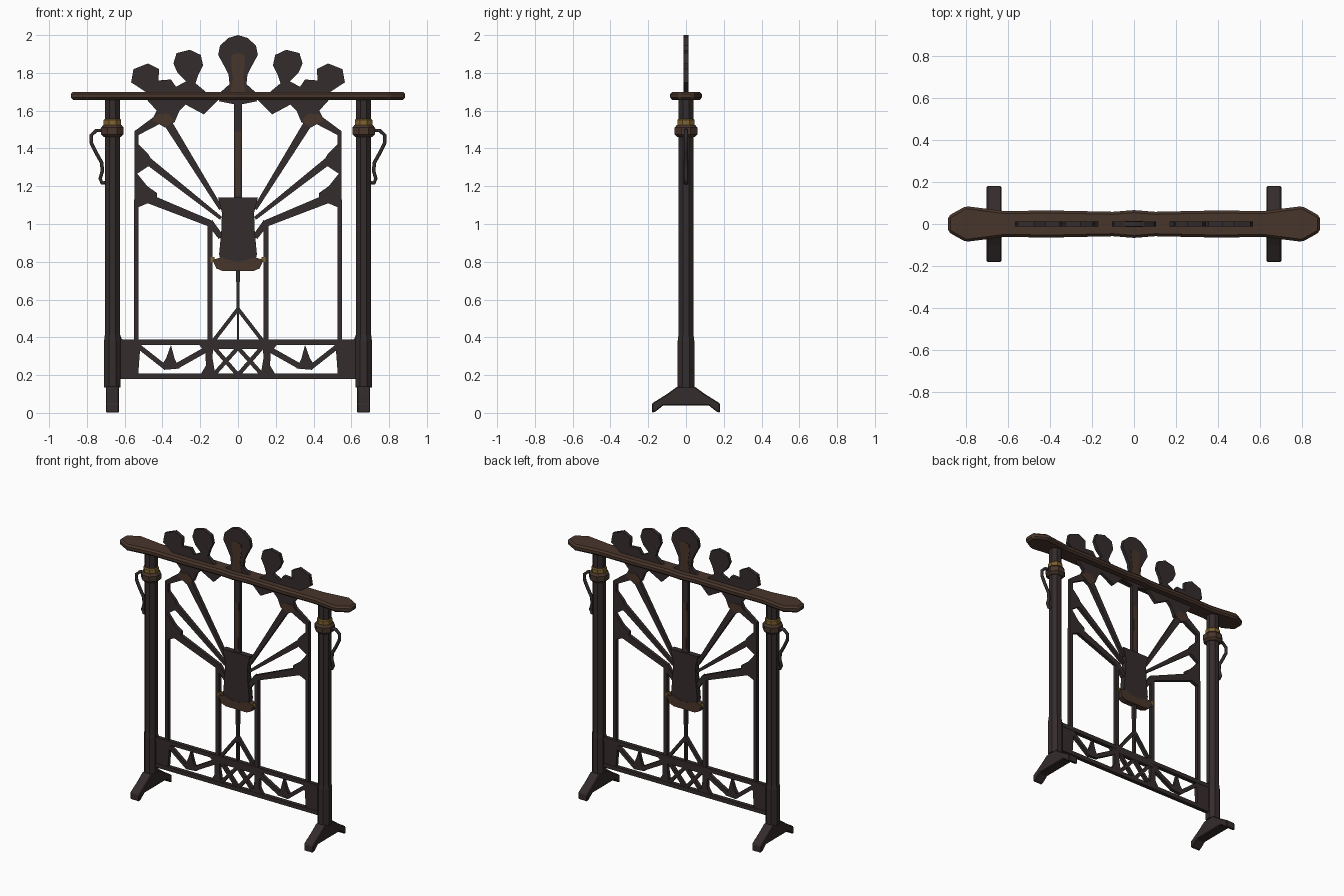
import bpy, bmesh, math
from mathutils import Vector


def material(name, rgb):
    m = bpy.data.materials.new(name)
    m.diffuse_color = (*rgb, 1)
    return m


DARK = material("dark_iron", (0.035, 0.025, 0.025))
BROWN = material("brown_wood", (0.064, 0.036, 0.024))
BRASS = material("aged_brass", (0.22, 0.13, 0.03))


def finish(name, bm, mat, bevel=0):
    bmesh.ops.recalc_face_normals(bm, faces=bm.faces)
    me = bpy.data.meshes.new(name)
    bm.to_mesh(me)
    bm.free()
    me.materials.append(mat)
    ob = bpy.data.objects.new(name, me)
    bpy.context.collection.objects.link(ob)
    if bevel:
        b = ob.modifiers.new("bevel", 'BEVEL')
        b.width = bevel
        b.segments = 1
        b.limit_method = 'ANGLE'
    return ob


def extrude(bm, pts, vec):
    f = bm.faces.new([bm.verts.new(p) for p in pts])
    r = bmesh.ops.extrude_face_region(bm, geom=[f])
    bmesh.ops.translate(bm, vec=vec, verts=[g for g in r['geom'] if isinstance(g, bmesh.types.BMVert)])


def plates(name, polys, mat, half=0.012, mirror=True):
    """Flat cut-outs in the xz plane, optionally repeated at -x."""
    bm = bmesh.new()
    for poly in polys:
        for s in ((1, -1) if mirror else (1,)):
            extrude(bm, [(s * x, -half, z) for x, z in poly], (0, 2 * half, 0))
    return finish(name, bm, mat)


def bar(x0, z0, x1, z1, w0=0.024, w1=None):
    w1 = w0 if w1 is None else w1
    d = Vector((x1 - x0, z1 - z0)).normalized()
    nx, nz = -d.y / 2, d.x / 2
    return [(x0 + nx * w0, z0 + nz * w0), (x1 + nx * w1, z1 + nz * w1),
            (x1 - nx * w1, z1 - nz * w1), (x0 - nx * w0, z0 - nz * w0)]


def sym(half):
    """Close a right-hand outline (top to bottom) with its mirror image."""
    return half + [(-x, z) for x, z in reversed(half) if x > 0]


def lathe(name, x, rings, mat, n=8, smooth=False):
    """Stack of n-sided rings (flat-to-flat half width, z)."""
    bm = bmesh.new()
    loops = []
    for r, z in rings:
        R = r / math.cos(math.pi / n)
        loops.append([bm.verts.new((x + R * math.cos((i + .5) * 2 * math.pi / n),
                                    R * math.sin((i + .5) * 2 * math.pi / n), z)) for i in range(n)])
    for a, b in zip(loops, loops[1:]):
        for i in range(n):
            bm.faces.new((a[i], a[(i + 1) % n], b[(i + 1) % n], b[i]))
    bm.faces.new(loops[0])
    bm.faces.new(loops[-1])
    return finish(name, bm, mat)


# posts with sockets, collars, bands, feet and hooked handles
for s, side in ((-1, "left"), (1, "right")):
    px = s * 0.665
    lathe(side + "_post", px, [(0.04, 0.40), (0.04, 1.67)], DARK)
    lathe(side + "_socket", px, [(0.044, 0.135), (0.044, 0.38), (0.038, 0.43)], DARK)
    lathe(side + "_collar", px, [(0.045, 1.46), (0.06, 1.475), (0.06, 1.51), (0.048, 1.525)], BROWN)
    lathe(side + "_band", px, [(0.043, 1.52), (0.046, 1.525), (0.046, 1.55), (0.041, 1.557)], BRASS)
    bm = bmesh.new()
    prof = [(0.045, 0.14), (0.10, 0.10), (0.18, 0.05), (0.18, 0.0), (0.16, 0.008), (0.12, 0.04)]
    extrude(bm, [(px - 0.035, y, z) for y, z in sym(prof)], (0.07, 0, 0))
    finish(side + "_foot", bm, DARK, 0.005)

    cu = bpy.data.curves.new(side + "_handle", 'CURVE')
    cu.dimensions = '3D'
    cu.bevel_depth = 0.011
    cu.bevel_resolution = 1
    path = [(0.71, 1.495), (0.75, 1.495), (0.777, 1.47), (0.777, 1.43), (0.75, 1.375),
            (0.722, 1.325), (0.718, 1.28), (0.73, 1.24), (0.72, 1.217), (0.70, 1.22)]
    sp = cu.splines.new('POLY')
    sp.points.add(len(path) - 1)
    for p, (x, z) in zip(sp.points, path):
        p.co = (s * x, 0, z, 1)
    cu.use_fill_caps = True
    cu.materials.append(DARK)
    bpy.context.collection.objects.link(bpy.data.objects.new(side + "_handle", cu))

# top rail with spread ends
half = [(0.885, 0.037), (0.80, 0.085), (0.62, 0.062), (0.38, 0.064), (0.1, 0.058), (0, 0.066)]
upper = sym(half)
bm = bmesh.new()
extrude(bm, [(x, y, 1.657) for x, y in upper + [(x, -y) for x, y in reversed(upper)]], (0, 0, 0.043))
finish("top_rail", bm, BROWN, 0.012)

# five fan leaves standing through the rail
plates("centre_leaf", [sym([(0, 2.0), (0.05, 1.985), (0.095, 1.945), (0.105, 1.895), (0.075, 1.84),
                            (0.05, 1.79), (0.045, 1.74), (0.09, 1.70), (0.10, 1.65), (0, 1.63)])], DARK, mirror=False)
plates("centre_leaf_inlay", [sym([(0, 1.905), (0.034, 1.895), (0.036, 1.85), (0.026, 1.77), (0.04, 1.70), (0, 1.69)])],
       BROWN, 0.0145, mirror=False)
plates("inner_leaves", [[(0.185, 1.84), (0.197, 1.895), (0.255, 1.922), (0.325, 1.905), (0.342, 1.85),
                         (0.32, 1.80), (0.275, 1.755), (0.35, 1.715), (0.335, 1.68), (0.32, 1.655), (0.18, 1.58),
                         (0.105, 1.655), (0.165, 1.695), (0.225, 1.745), (0.21, 1.79)]], DARK)
plates("outer_leaves", [[(0.566, 1.75), (0.553, 1.82), (0.476, 1.85), (0.418, 1.82), (0.421, 1.76),
                         (0.355, 1.765), (0.31, 1.70), (0.27, 1.64), (0.31, 1.60), (0.335, 1.54), (0.385, 1.51),
                         (0.455, 1.55), (0.43, 1.60), (0.48, 1.655), (0.49, 1.70)]], DARK)
plates("outer_leaf_tips", [[(0.455, 1.55), (0.425, 1.582), (0.37, 1.585), (0.335, 1.545), (0.385, 1.512)]], BROWN, 0.0145)

# fan rays and side frame
plates("fan_rays", [
    bar(0.375, 1.54, 0.09, 1.08, 0.045, 0.022),
    bar(0.51, 1.36, 0.09, 1.03, 0.042, 0.018),
    bar(0.50, 1.145, 0.14, 1.0, 0.05, 0.035),
    bar(0.15, 1.01, 0.09, 0.93, 0.035, 0.03),
    bar(0.149, 1.01, 0.149, 0.37, 0.027),
], DARK)
plates("side_frame", [
    bar(0.538, 1.49, 0.538, 1.39, 0.022),
    bar(0.538, 1.13, 0.538, 0.37, 0.024),
    bar(0.54, 1.48, 0.42, 1.555, 0.028, 0.05),
    [(0.549, 1.42), (0.525, 1.42), (0.475, 1.37), (0.455, 1.335), (0.475, 1.305), (0.535, 1.265), (0.549, 1.27)],
    [(0.549, 1.28), (0.535, 1.268), (0.48, 1.20), (0.43, 1.165), (0.43, 1.13), (0.525, 1.09), (0.549, 1.10)],
], DARK)

# central stem, shield and its cap
plates("stem", [bar(0, 1.66, 0, 1.1, 0.044), bar(0, 0.78, 0, 0.54, 0.02, 0.016),
                bar(0, 0.56, 0, 0.37, 0.01)], DARK, mirror=False)
plates("stem_inlay", [bar(0, 1.49, 0, 1.15, 0.03, 0.02)], BROWN, 0.0135, mirror=False)
plates("stem_braces", [bar(0, 0.55, 0.135, 0.375, 0.02)], DARK)
plates("shield", [sym([(0, 1.14), (0.105, 1.14), (0.085, 1.06), (0.088, 0.97), (0.10, 0.84), (0.09, 0.80), (0, 0.79)])],
       DARK, 0.02, mirror=False)
plates("shield_cap", [sym([(0, 0.80), (0.05, 0.81), (0.085, 0.825), (0.135, 0.81), (0.115, 0.765), (0.08, 0.75), (0, 0.75)])],
       BROWN, 0.022, mirror=False)
plates("cap_studs", [bar(0.135, 0.80, 0.135, 0.825, 0.02)], BRASS, 0.016)

# bottom lattice
plates("lattice_rails", [
    bar(-0.63, 0.374, 0.63, 0.374, 0.028),
    bar(-0.63, 0.194, 0.63, 0.194, 0.028),
    bar(-0.15, 0.352, 0.15, 0.352, 0.03),
], DARK, 0.014, mirror=False)
plates("lattice", [
    [(0.63, 0.43), (0.615, 0.39), (0.525, 0.385), (0.518, 0.34), (0.53, 0.18), (0.63, 0.18)],
    [(0.13, 0.38), (0.21, 0.365), (0.172, 0.32), (0.17, 0.25), (0.20, 0.20), (0.12, 0.20), (0.135, 0.29)],
    bar(0.53, 0.355, 0.39, 0.245, 0.026),
    bar(0.17, 0.335, 0.33, 0.245, 0.03),
    [(0.41, 0.245), (0.38, 0.29), (0.355, 0.36), (0.335, 0.285), (0.31, 0.235), (0.39, 0.228)],
    bar(0.13, 0.35, 0, 0.20, 0.022),
    bar(0.13, 0.20, 0, 0.345, 0.022),
], DARK)
